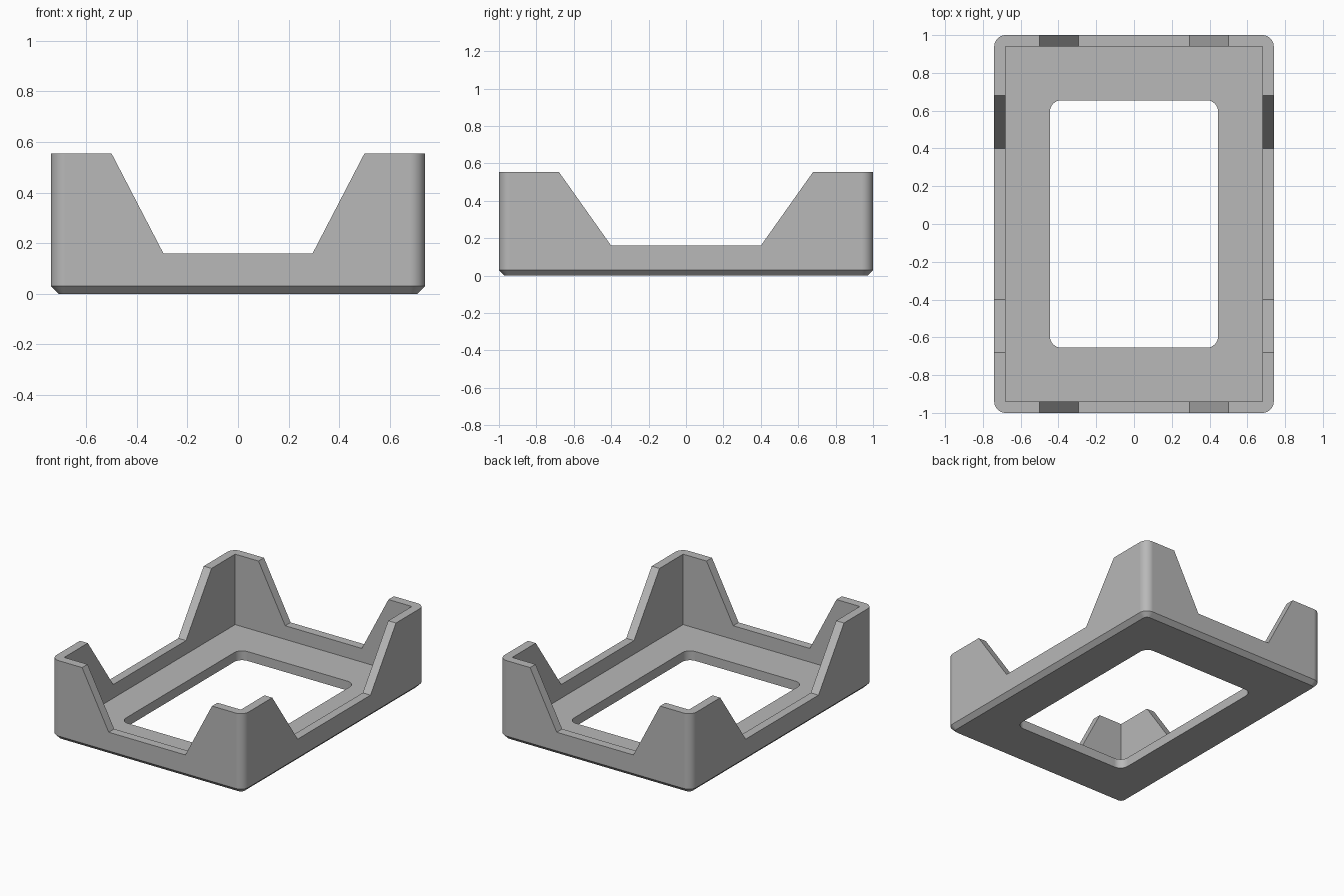
import bpy, bmesh, math

if "Cube" in bpy.data.objects:
    bpy.data.objects.remove(bpy.data.objects["Cube"])

W, D, H = 0.74, 1.0, 0.555       # half width, half depth, height
WALL, FLOOR, CHAMFER, LOW = 0.06, 0.065, 0.03, 0.16

grey = bpy.data.materials.new("plain grey")
grey.diffuse_color = (0.48, 0.48, 0.48, 1)
grey.use_nodes = True
grey.node_tree.nodes["Principled BSDF"].inputs["Base Color"].default_value = grey.diffuse_color


def ring(cx, cy, r, z, seg=8):
    """Rounded rectangle: corner centres at +-cx, +-cy."""
    pts = []
    for q, (sx, sy) in enumerate([(1, 1), (-1, 1), (-1, -1), (1, -1)]):
        for i in range(seg + 1 if r else 1):
            a = math.pi / 2 * (q + i / seg)
            pts.append((sx * cx + r * math.cos(a), sy * cy + r * math.sin(a), z))
    return pts


def loft(name, rings):
    """Closed solid through rings of equal point count."""
    bm = bmesh.new()
    loops = [[bm.verts.new(p) for p in r] for r in rings]
    n = len(loops[0])
    for a, b in zip(loops, loops[1:]):
        for i in range(n):
            j = (i + 1) % n
            bm.faces.new((a[i], a[j], b[j], b[i]))
    bm.faces.new(loops[0][::-1])
    bm.faces.new(loops[-1])
    bmesh.ops.recalc_face_normals(bm, faces=bm.faces)
    mesh = bpy.data.meshes.new(name)
    bm.to_mesh(mesh)
    bm.free()
    obj = bpy.data.objects.new(name, mesh)
    bpy.context.collection.objects.link(obj)
    mesh.materials.append(grey)
    return obj


def notch_profile(low, high, t, along_x):
    """Trapezoid opening, continued above the wall top."""
    over = 0.2
    wide = high + (high - low) * over / (H - LOW)
    pts = [(-low, LOW), (low, LOW), (wide, H + over), (-wide, H + over)]
    return [(u, t, z) if along_x else (t, u, z) for u, z in pts]


# Rounded outer block with a chamfered foot
tray = loft("corner_post_tray", [
    ring(W - WALL, D - WALL, WALL - CHAMFER, 0),
    ring(W - WALL, D - WALL, WALL, CHAMFER),
    ring(W - WALL, D - WALL, WALL, H)])

# Cutters: square-cornered cavity, floor opening, wall notches
cutters = [
    loft("cavity_cutter", [ring(W - WALL, D - WALL, 0, FLOOR), ring(W - WALL, D - WALL, 0, 1)]),
    loft("opening_cutter", [ring(0.385, 0.595, 0.06, -0.2), ring(0.385, 0.595, 0.06, 0.3)]),
    loft("front_back_notch_cutter", [notch_profile(0.295, 0.5, t, True) for t in (-1.3, 1.3)]),
    loft("side_notch_cutter", [notch_profile(0.4, 0.68, t, False) for t in (-1.3, 1.3)]),
]

bpy.context.view_layer.objects.active = tray
tray.select_set(True)
for c in cutters:
    c.hide_render = True
    mod = tray.modifiers.new("cut", 'BOOLEAN')
    mod.operation, mod.solver, mod.object = 'DIFFERENCE', 'EXACT', c
    bpy.ops.object.modifier_apply(modifier=mod.name)
    bpy.data.objects.remove(c)

# Smooth round corners, crisp edges, flat walls
bpy.ops.object.shade_smooth_by_angle(angle=math.radians(30))
wn = tray.modifiers.new("flat walls", 'WEIGHTED_NORMAL')
wn.keep_sharp = True
